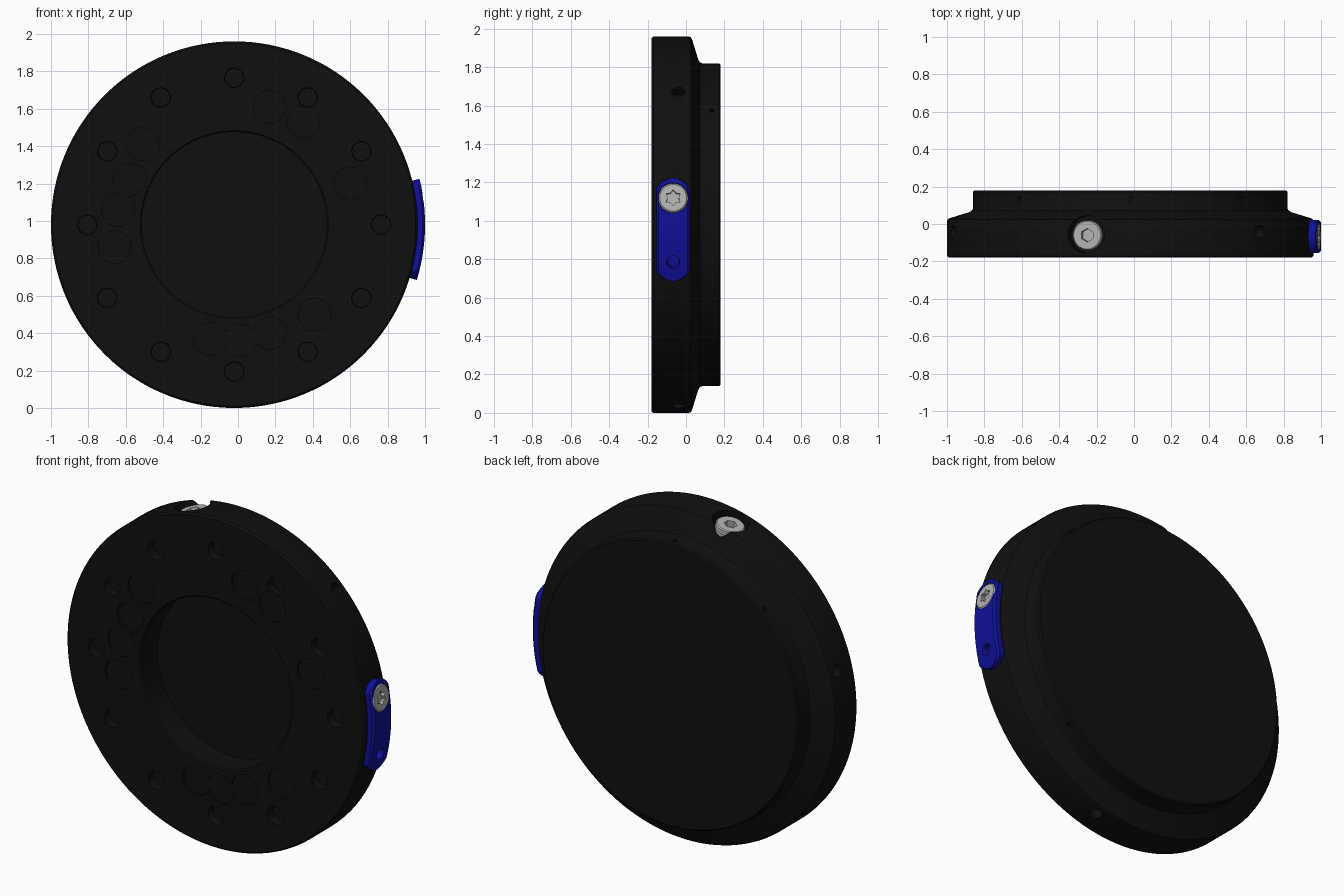
import bpy, bmesh, math
from mathutils import Matrix, Vector

cube = bpy.data.objects.get("Cube")
if cube:
    bpy.data.objects.remove(cube, do_unlink=True)

CENTRE = Matrix.Translation((-0.02, 0, 0.98))   # axis of the disc
FRONT = Matrix.Rotation(math.pi / 2, 4, 'X')    # local z -> front


def material(name, rgb, rough=0.5):
    m = bpy.data.materials.new(name)
    m.use_nodes = True
    m.diffuse_color = (*rgb, 1)
    bsdf = m.node_tree.nodes["Principled BSDF"]
    bsdf.inputs["Base Color"].default_value = (*rgb, 1)
    bsdf.inputs["Roughness"].default_value = rough
    return m


BLACK = material("black", (0.005, 0.005, 0.005))
BLUE = material("blue", (0.005, 0.005, 0.32))
STEEL = material("steel grey", (0.45, 0.45, 0.45))


def finish(name, bm, mat=None):
    bmesh.ops.recalc_face_normals(bm, faces=bm.faces)
    me = bpy.data.meshes.new(name)
    bm.to_mesh(me)
    bm.free()
    ob = bpy.data.objects.new(name, me)
    bpy.context.collection.objects.link(ob)
    if mat:
        me.materials.append(mat)
    return ob


def lathe(name, profile, matrix, mat, steps):
    """Revolve (radius, height) points about local z."""
    bm = bmesh.new()
    vs = [bm.verts.new((r, 0, z)) for r, z in profile]
    edges = [bm.edges.new(p) for p in zip(vs, vs[1:])]
    bmesh.ops.spin(bm, geom=vs + edges, cent=(0, 0, 0), axis=(0, 0, 1),
                   angle=2 * math.pi, steps=steps, use_merge=False)
    bmesh.ops.remove_doubles(bm, verts=bm.verts, dist=1e-5)
    bm.transform(matrix)
    return finish(name, bm, mat)


def radial(deg, r, y):
    """Frame on the rim whose local z points outward."""
    return (CENTRE @ Matrix.Rotation(math.radians(90 - deg), 4, 'Y')
            @ Matrix.Translation((0, y, r)))


def on_front(x, z):
    return Matrix.Translation((x, -0.18, z)) @ FRONT


def pegs(matrices, radius, depth, sides=24, tip=None, star=1.0):
    """Cutter made of prisms reaching 'depth' below each frame."""
    bm = bmesh.new()
    for m in matrices:
        up = 0.1
        vs = bmesh.ops.create_cone(
            bm, cap_ends=True, segments=sides, radius1=tip or radius,
            radius2=radius, depth=depth + up)["verts"]
        for v in vs:
            v.co.z += (up - depth) / 2
            step = round(math.atan2(v.co.y, v.co.x) / (math.pi / 6))
            if star != 1.0 and step % 2:
                v.co.x *= star
                v.co.y *= star
        bmesh.ops.transform(bm, matrix=m, verts=vs)
    ob = finish("cutter", bm)
    ob.hide_render = True
    return ob


def cut(ob, cutter):
    mod = ob.modifiers.new("cut", 'BOOLEAN')
    mod.operation = 'DIFFERENCE'
    mod.solver = 'EXACT'
    mod.use_self = True
    mod.object = cutter
    bpy.context.view_layer.update()
    dg = bpy.context.evaluated_depsgraph_get()
    new = bpy.data.meshes.new_from_object(ob.evaluated_get(dg))
    ob.modifiers.clear()
    ob.data = new
    bpy.data.objects.remove(cutter, do_unlink=True)


# Main disc: front flange with central recess, sloped shoulder, rear hub
disc = lathe("disc_body", [
    (0, 0.02), (0.495, 0.02), (0.495, 0.172), (0.503, 0.18),
    (0.97, 0.18), (0.98, 0.17), (0.98, -0.015), (0.976, -0.025),
    (0.966, -0.031), (0.862, -0.063), (0.846, -0.072), (0.84, -0.085),
    (0.84, -0.172), (0.832, -0.18), (0, -0.18)],
    CENTRE @ FRONT, BLACK, 128)

# Shallow overlapping pockets on the front face
pockets = [(0.17, 1.61), (0.35, 1.53), (0.60, 1.20),
           (-0.51, 1.41), (-0.58, 1.22), (-0.64, 1.06), (-0.66, 0.86),
           (-0.15, 0.37), (0.01, 0.36), (0.17, 0.40), (0.41, 0.50)]
cut(disc, pegs([on_front(x, z) for x, z in pockets], 0.088, 0.015))

# Ring of twelve round holes on the front face
ring = [math.radians(30 * i) for i in range(12)]
cut(disc, pegs([on_front(-0.02 + 0.785 * math.cos(a), 0.98 + 0.785 * math.sin(a))
                for a in ring], 0.058, 0.05, tip=0.05))

# Three rim holes, eight pin holes in the hub, pocket for the top plug
cut(disc, pegs([radial(a, 0.98, -0.04) for a in (45, 165, 285)], 0.035, 0.06))
cut(disc, pegs([radial(45 * i, 0.84, 0.135) for i in range(8)], 0.012, 0.04, 12))
cut(disc, pegs([radial(104, 0.98, -0.055)], 0.1, 0.08, 40))

# Plug screw with a hexagonal socket
plug = lathe("plug_screw", [
    (0, 0), (0.072, 0), (0.072, 0.02), (0.08, 0.024), (0.08, 0.05),
    (0.074, 0.056), (0, 0.056)], radial(104, 0.898, -0.06), STEEL, 40)
cut(plug, pegs([radial(104, 0.954, -0.06)], 0.036, 0.035, 6))

# Curved blue clip with rounded ends, wrapped around the rim
half, mid, inner, outer = 0.274, -1.5, 0.95, 1.02
bm = bmesh.new()
rows = []
N = 36
for i in range(N + 1):
    s = half * math.sin(math.pi * (i / N - 0.5))
    over = max(0, abs(s) - (half - 0.1))
    w = max(0.012, min(0.0875, math.sqrt(max(0, 0.01 - over * over))))
    top = outer - (0.012 if i in (0, N) else 0)
    c = min(0.012, w * 0.5)
    section = [(-w, inner), (-w, top - 0.012), (-w + c, top),
               (w - c, top), (w, top - 0.012), (w, inner)]
    frame = radial(mid + math.degrees(s / outer), 0, -0.067)
    rows.append([bm.verts.new(frame @ Vector((0, y, r))) for y, r in section])
for a, b in zip(rows, rows[1:]):
    for k in range(6):
        j = (k + 1) % 6
        bm.faces.new((a[k], a[j], b[j], b[k]))
bm.faces.new(rows[0])
bm.faces.new(rows[-1])
clip = finish("rim_clip", bm, BLUE)
cut(clip, pegs([radial(-11, 1.02, -0.066)], 0.044, 0.035, 32, tip=0.03))
cut(clip, pegs([radial(7.9, 1.02, -0.067)], 0.079, 0.03, 40))

# Clip screw with a six-pointed socket
screw = lathe("clip_screw", [
    (0, -0.05), (0.077, -0.05), (0.077, -0.006), (0.07, 0), (0, 0)],
    radial(7.9, 1.019, -0.067), STEEL, 40)
cut(screw, pegs([radial(7.9, 1.019, -0.067)], 0.042, 0.025, 12, star=0.68))

# Smooth shading with crisp edges
bpy.ops.object.select_all(action='DESELECT')
for ob in (disc, plug, clip, screw):
    ob.select_set(True)
bpy.context.view_layer.objects.active = disc
bpy.ops.object.shade_smooth_by_angle(angle=math.radians(30))
